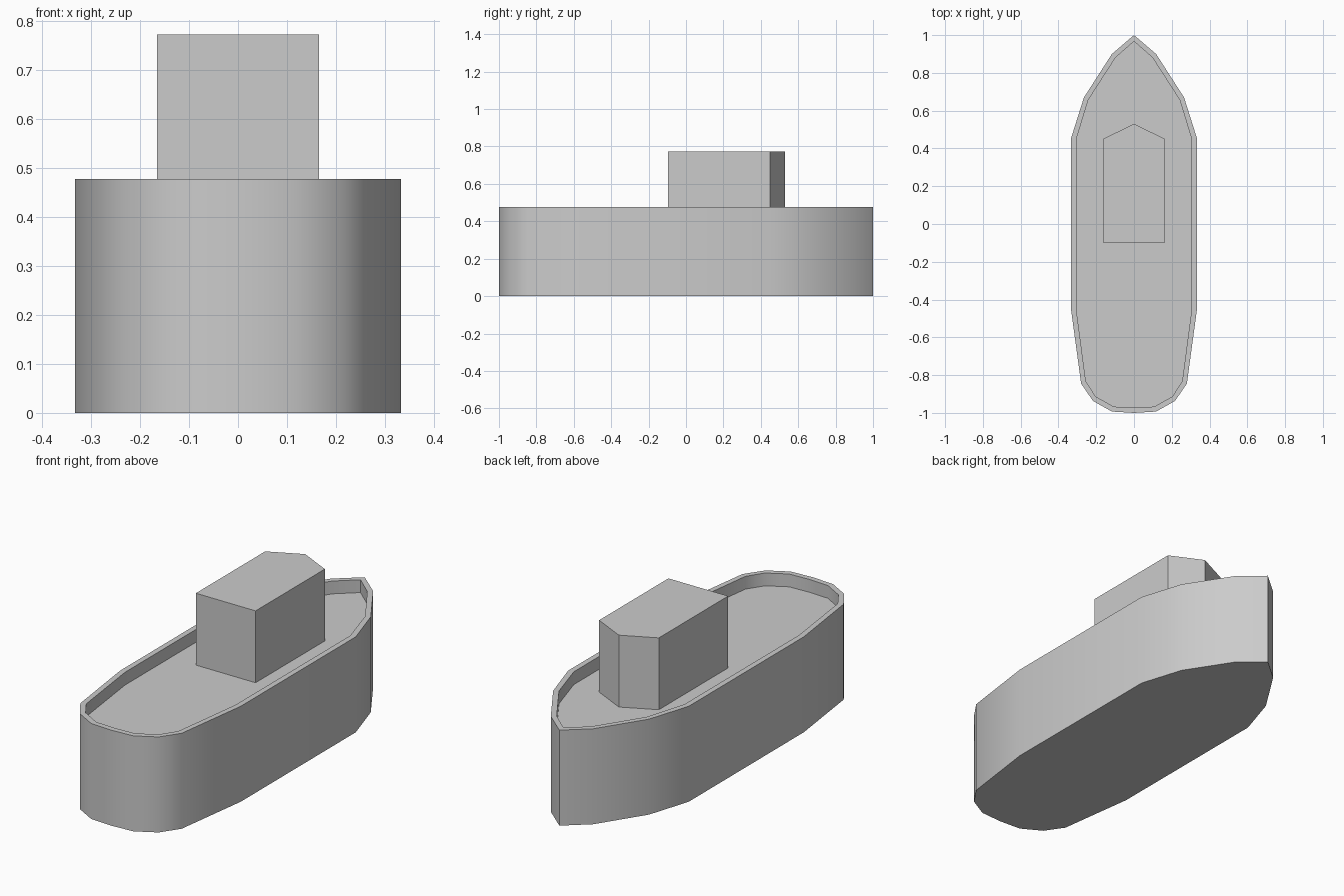
import bpy, bmesh
from math import radians

if "Cube" in bpy.data.objects:
    bpy.data.objects.remove(bpy.data.objects["Cube"])


def mirrored(half):
    """Close a bow-to-stern half outline across x = 0."""
    return half + [(-x, y) for x, y in reversed(half) if x > 0]


def lofted(name, rings, smooth=False):
    """Skin a stack of (outline, z) rings and cap both ends."""
    bm = bmesh.new()
    loops = [[bm.verts.new((x, y, z)) for x, y in outline] for outline, z in rings]
    for a, b in zip(loops, loops[1:]):
        n = len(a)
        for i in range(n):
            j = (i + 1) % n
            bm.faces.new((a[i], a[j], b[j], b[i]))
    bm.faces.new(loops[0])
    bm.faces.new(loops[-1])
    bmesh.ops.recalc_face_normals(bm, faces=bm.faces)
    mesh = bpy.data.meshes.new(name)
    bm.to_mesh(mesh)
    bm.free()
    obj = bpy.data.objects.new(name, mesh)
    bpy.context.collection.objects.link(obj)
    if smooth:
        bpy.context.view_layer.objects.active = obj
        obj.select_set(True)
        bpy.ops.object.shade_smooth_by_angle(angle=radians(32))
        obj.select_set(False)
    return obj


# Hull: outer wall, thin rim and recessed deck
outer = mirrored([(0, 1), (0.117, 0.9), (0.265, 0.67), (0.333, 0.455), (0.333, -0.455),
                  (0.28, -0.845), (0.217, -0.937), (0.117, -0.993), (0, -1)])
inner = mirrored([(0, 0.967), (0.097, 0.882), (0.242, 0.657), (0.305, 0.45), (0.305, -0.455),
                  (0.255, -0.833), (0.203, -0.913), (0.107, -0.967), (0, -0.972)])
lofted("hull", [(outer, 0), (outer, 0.477), (inner, 0.477), (inner, 0.413)], smooth=True)

# Cabin: block with a pointed front towards the bow
cabin = mirrored([(0, 0.53), (0.165, 0.45), (0.165, -0.097)])
lofted("cabin", [(cabin, 0.413), (cabin, 0.772)])
